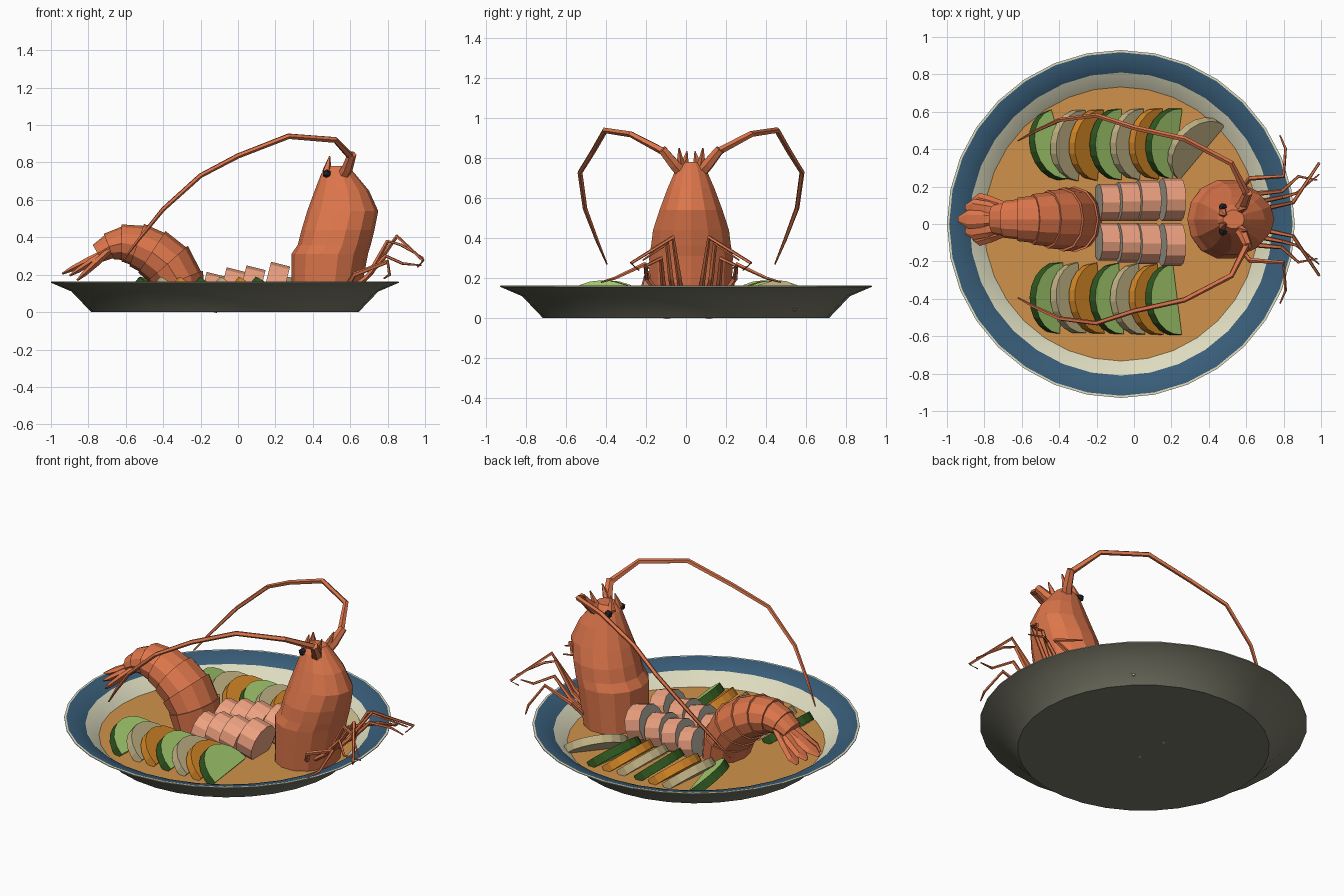
import bpy, bmesh
from math import sin, cos, pi, radians
from mathutils import Vector, Matrix

if "Cube" in bpy.data.objects:
    bpy.data.objects.remove(bpy.data.objects["Cube"])

CY = 0.025  # centre line of the lobster


def mat(name, r, g, b):
    m = bpy.data.materials.new(name)
    m.diffuse_color = (r, g, b, 1)
    m.use_nodes = True
    m.node_tree.nodes["Principled BSDF"].inputs["Base Color"].default_value = m.diffuse_color
    return m


SHELL = mat("shell_orange", 0.72, 0.18, 0.07)
MEAT = mat("meat_pink", 0.85, 0.36, 0.22)
GREY = mat("meat_grey", 0.42, 0.40, 0.33)
CREAM = mat("plate_cream", 0.72, 0.71, 0.52)
CLAY = mat("plate_underside", 0.19, 0.19, 0.14)
BLUE = mat("rim_blue", 0.04, 0.11, 0.19)
SOUP = mat("soup", 0.63, 0.29, 0.07)
EYE = mat("eye_black", 0.02, 0.02, 0.03)
SKIN = mat("cucumber_skin", 0.03, 0.10, 0.015)
GREEN = mat("cucumber_flesh", 0.40, 0.65, 0.17)
POTATO = mat("potato_cream", 0.55, 0.46, 0.24)
CARROT = mat("carrot_orange", 0.68, 0.25, 0.02)


def finish(name, bm, *mats):
    bmesh.ops.recalc_face_normals(bm, faces=bm.faces)
    me = bpy.data.meshes.new(name)
    bm.to_mesh(me)
    bm.free()
    for m in mats:
        me.materials.append(m)
    ob = bpy.data.objects.new(name, me)
    bpy.context.collection.objects.link(ob)
    return ob


def skin(name, rings, m):
    """Join rings of points into a closed solid."""
    bm = bmesh.new()
    vs = [[bm.verts.new(p) for p in ring] for ring in rings]
    n = len(vs[0])
    for a, b in zip(vs, vs[1:]):
        for i in range(n):
            j = (i + 1) % n
            bm.faces.new((a[i], a[j], b[j], b[i]))
    bm.faces.new(vs[0])
    bm.faces.new(vs[-1])
    return finish(name, bm, m)


def ellipse(c, u, v, n):
    return [Vector(c) + u * cos(2 * pi * i / n) + v * sin(2 * pi * i / n) for i in range(n)]


def tube(name, pts, radii, m=SHELL, n=5):
    pts = [Vector(p) for p in pts]
    u, rings = None, []
    for i, p in enumerate(pts):
        t = (pts[min(i + 1, len(pts) - 1)] - pts[max(i - 1, 0)]).normalized()
        ref = u if u else Vector((0.3, 0.2, 1)).cross(t)
        u = (ref - t * ref.dot(t)).normalized()
        rings.append(ellipse(p, u * radii[i], t.cross(u) * radii[i], n))
    return skin(name, rings, m)


# Plate: lathed profile with coloured bands
def lathe(name, prof, bands, mats, n=32):
    bm = bmesh.new()
    rings = [[bm.verts.new((-0.07 + r * cos(2 * pi * i / n), r * sin(2 * pi * i / n), z))
              for i in range(n)] for r, z in prof]
    for k, (a, b) in enumerate(zip(rings, rings[1:])):
        for i in range(n):
            j = (i + 1) % n
            bm.faces.new((a[i], a[j], b[j], b[i])).material_index = bands[k]
    bm.faces.new(rings[0]).material_index = bands[0]
    bm.faces.new(rings[-1]).material_index = bands[-1]
    ob = finish(name, bm, *mats)
    bpy.ops.object.select_all(action='DESELECT')
    ob.select_set(True)
    bpy.context.view_layer.objects.active = ob
    bpy.ops.object.shade_smooth_by_angle(angle=radians(25))


lathe("plate", [(0.715, 0), (0.82, 0.11), (0.93, 0.157), (0.93, 0.162), (0.918, 0.163),
                (0.81, 0.125), (0.705, 0.03)], [0, 0, 1, 1, 2, 1], (CLAY, CREAM, BLUE))
lathe("soup", [(0.70, 0.032), (0.735, 0.055)], [0], (SOUP,))

# Upright head shell: z, x min, x max, half width
HEAD = [(0.05, 0.285, 0.645, 0.205), (0.31, 0.285, 0.695, 0.215), (0.36, 0.32, 0.71, 0.205),
        (0.44, 0.34, 0.73, 0.195), (0.54, 0.37, 0.75, 0.162), (0.65, 0.41, 0.70, 0.12),
        (0.74, 0.445, 0.625, 0.08), (0.78, 0.475, 0.59, 0.05)]
skin("head_shell", [ellipse(((a + b) / 2, CY, z), Vector(((b - a) / 2, 0, 0)),
                            Vector((0, w, 0)), 14) for z, a, b, w in HEAD], SHELL)

# Paired head parts
FEELER = [(0.52, 0.92, 0.30), (0.27, 0.94, 0.43), (0.0, 0.835, 0.49), (-0.20, 0.73, 0.555),
          (-0.40, 0.55, 0.53), (-0.53, 0.39, 0.47), (-0.62, 0.27, 0.42)]
LEGS = [[(0.64, 0.05, 0.14), (0.71, 0.06, 0.21), (0.85, 0.09, 0.405), (0.99, 0.30, 0.275), (0.96, 0.26, 0.24)],
        [(0.63, 0.09, 0.14), (0.70, 0.10, 0.20), (0.80, 0.12, 0.38), (0.87, 0.14, 0.36), (0.99, 0.24, 0.29)],
        [(0.61, 0.13, 0.13), (0.68, 0.14, 0.18), (0.79, 0.15, 0.30), (0.88, 0.23, 0.26), (0.98, 0.21, 0.25)],
        [(0.58, 0.17, 0.13), (0.62, 0.22, 0.20), (0.80, 0.23, 0.27), (0.81, 0.38, 0.20), (0.78, 0.45, 0.18)]]
for s, side in ((1, "left"), (-1, "right")):
    def P(x, y, z):
        return (x, CY + s * y, z)
    tube("feeler_base_" + side, [P(0.55, 0.03, 0.71), P(0.585, 0.085, 0.77), P(0.61, 0.145, 0.845)],
         [0.035, 0.03, 0.024], n=6)
    tube("feeler_" + side, [P(0.605, 0.13, 0.83)] + [P(x, y, z) for x, z, y in FEELER],
         [0.02, 0.016, 0.015, 0.014, 0.013, 0.012, 0.009, 0.004])
    tube("horn_" + side, [P(0.50, 0.025, 0.70), P(0.475, 0.035, 0.76), P(0.49, 0.02, 0.835)],
         [0.035, 0.025, 0.003])
    tube("small_feeler_" + side, [P(0.56, 0.04, 0.74), P(0.58, 0.055, 0.79), P(0.605, 0.06, 0.85)],
         [0.022, 0.018, 0.004])
    bm = bmesh.new()
    bmesh.ops.create_icosphere(bm, subdivisions=1, radius=0.024,
                               matrix=Matrix.Translation(P(0.475, 0.065, 0.74)))
    finish("eye_" + side, bm, EYE)
    for k, leg in enumerate(LEGS):
        tube(f"leg_{k + 1}_{side}", [P(*p) for p in leg], [0.014, 0.014, 0.011, 0.008, 0.004])

# Curled tail: overlapping shell rings along an arc (x, z, half width, half height)
TAIL = [(-0.29, 0.04, 0.165, 0.125), (-0.315, 0.16, 0.17, 0.135), (-0.37, 0.25, 0.165, 0.14),
        (-0.45, 0.315, 0.15, 0.128), (-0.53, 0.355, 0.13, 0.115), (-0.61, 0.37, 0.112, 0.095),
        (-0.68, 0.355, 0.095, 0.07), (-0.74, 0.32, 0.075, 0.05)]
for k in range(len(TAIL) - 1):
    rings = []
    for i, f in ((k, 0.93), (k, 0.97), (k + 1, 1.04)):
        a, b = TAIL[max(i - 1, 0)], TAIL[min(i + 1, len(TAIL) - 1)]
        t = Vector((b[0] - a[0], 0, b[1] - a[1])).normalized()
        x, z, w, h = TAIL[i]
        c = Vector((x, CY, z)) + t * {0.93: -0.012, 0.97: 0.0, 1.04: 0.012}[f]
        rings.append(ellipse(c, Vector((0, w * f, 0)), Vector((t.z, 0, -t.x)) * h * f, 12))
    skin(f"tail_ring_{k + 1}", rings, SHELL)

# Tail fan blades: tip y, tip x, tip z
for k, (y, x, z) in enumerate([(0, -0.94, 0.205), (0.065, -0.90, 0.195), (-0.065, -0.90, 0.195),
                               (0.10, -0.86, 0.17), (-0.10, -0.86, 0.17)]):
    a, b = Vector((-0.68, CY + y * 0.6, 0.335)), Vector((x, CY + y, z))
    t = (b - a).normalized()
    nrm = t.cross(Vector((0, 1, 0))).normalized()
    skin(f"tail_fan_{k + 1}", [ellipse(a.lerp(b, f), Vector((0, w, 0)), nrm * h, 6)
                               for f, w, h in ((0, 0.03, 0.02), (0.45, 0.045, 0.022),
                                               (0.8, 0.05, 0.016), (1, 0.015, 0.006))], SHELL)

# Sliced tail meat in two rows
for k, (x, z, r) in enumerate([(-0.14, 0.105, 0.10), (-0.035, 0.125, 0.105),
                               (0.07, 0.13, 0.11), (0.20, 0.145, 0.115)]):
    for s, side in ((1, "left"), (-1, "right")):
        bm = bmesh.new()
        M = (Matrix.Translation((x, s * (r + 0.005) + 0.01, z))
             @ Matrix.Rotation(radians(90 + 14), 4, 'Y'))
        bmesh.ops.create_cone(bm, cap_ends=True, segments=12, radius1=r, radius2=r,
                              depth=0.105, matrix=M)
        bm.normal_update()
        for f in bm.faces:
            f.material_index = int(f.normal.x < -0.8)
        finish(f"meat_slice_{k + 1}_{side}", bm, MEAT, GREY)


# Half-moon vegetable slices, leaning back in a fanned row
def slice_(name, x, y, turn, flesh, rind, r=0.19, th=0.05):
    bm = bmesh.new()
    arc = [(r * sin(a), 0.95 * r * cos(a)) for a in [-pi / 2 + pi * i / 10 for i in range(11)]]
    lo, hi = [[bm.verts.new((-v, u, d)) for u, v in arc] for d in (0, th)]
    bm.faces.new(lo)
    bm.faces.new(hi)
    for i in range(11):
        j = (i + 1) % 11
        bm.faces.new((lo[i], lo[j], hi[j], hi[i])).material_index = int(i < 10)
    M = (Matrix.Translation((x, y, 0.035)) @ Matrix.Rotation(radians(turn), 4, 'Z')
         @ Matrix.Rotation(radians(40), 4, 'Y'))
    bmesh.ops.transform(bm, matrix=M, verts=bm.verts)
    finish(name, bm, flesh, rind)


KINDS = [("cucumber", GREEN, SKIN), ("potato", POTATO, POTATO), ("carrot", CARROT, CARROT)]
XS = [-0.42, -0.31, -0.21, -0.10, 0.01, 0.11, 0.20]
TURN = [16, -6, -5, 0, -3, -3, -8]
for k, x in enumerate(XS):
    kind, flesh, rind = KINDS[k % 3]
    slice_(f"{kind}_left_{k + 1}", x, 0.42 + 0.002 * k, TURN[k], flesh, rind)
    slice_(f"{kind}_right_{k + 1}", x, -0.395 - 0.002 * k, 4 - 0.4 * TURN[k], flesh, rind)
slice_("potato_left_8", 0.34, 0.40, -40, POTATO, POTATO)
